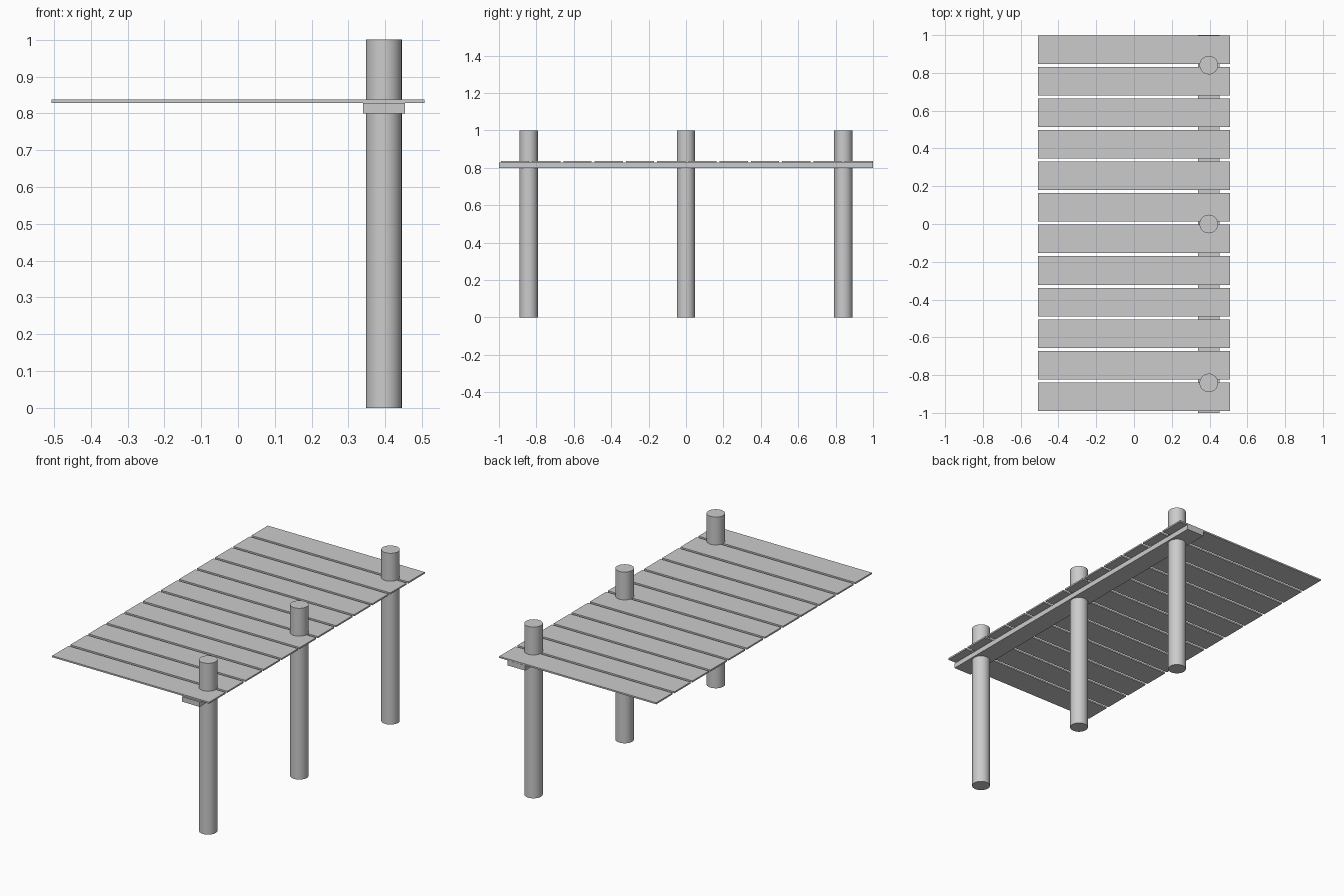
import bpy
import math

if "Cube" in bpy.data.objects:
    bpy.data.objects.remove(bpy.data.objects["Cube"])


def box(name, x0, x1, y0, y1, z0, z1):
    bpy.ops.mesh.primitive_cube_add(
        size=1, location=((x0 + x1) / 2, (y0 + y1) / 2, (z0 + z1) / 2))
    ob = bpy.context.object
    ob.name = name
    ob.scale = (x1 - x0, y1 - y0, z1 - z0)
    bpy.ops.object.transform_apply(location=False, rotation=False, scale=True)
    return ob


# Deck planks, evenly spaced with narrow gaps
count, width = 12, 0.151
first, last = -0.990, 0.999
pitch = (last - first - width) / (count - 1)
for i in range(count):
    y = first + i * pitch
    box(f"deck_plank_{i + 1}", -0.507, 0.507, y, y + width, 0.828, 0.837)

# Support beam running under one edge of the deck
box("support_beam", 0.339, 0.453, -1.0, 1.0, 0.799, 0.828)

# Round posts passing through the beam and deck
for i, y in enumerate((-0.841, 0.0, 0.841)):
    bpy.ops.mesh.primitive_cylinder_add(
        vertices=32, radius=0.049, depth=1.0, location=(0.396, y, 0.5))
    bpy.context.object.name = f"post_{i + 1}"
    bpy.ops.object.shade_smooth_by_angle(angle=math.radians(30))
